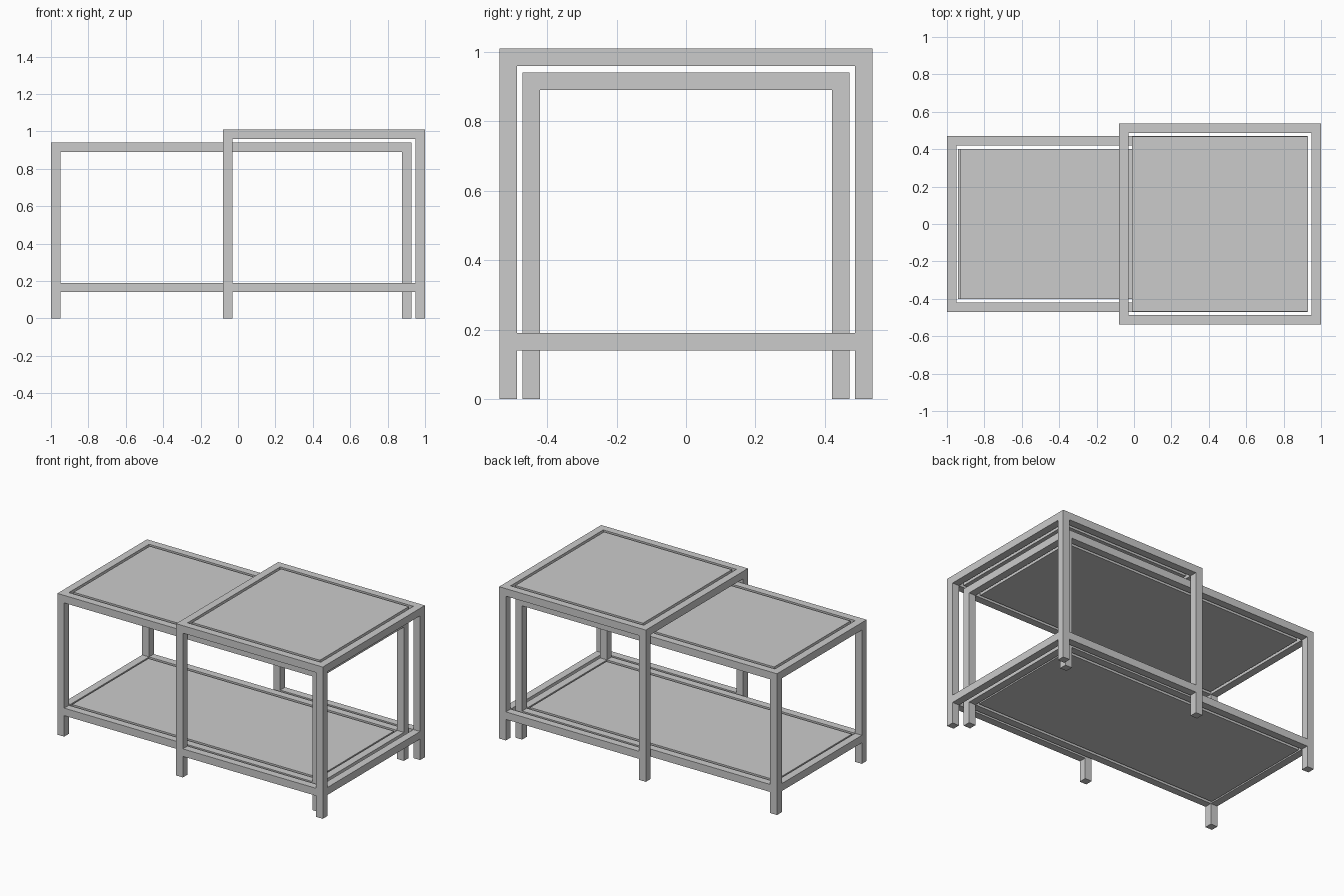
import bpy

if "Cube" in bpy.data.objects:
    bpy.data.objects.remove(bpy.data.objects["Cube"])

T = 0.05    # square tube width
GAP = 0.02  # gap between frame and panel


def box(name, x0, x1, y0, y1, z0, z1):
    bpy.ops.mesh.primitive_cube_add(size=1, location=((x0 + x1) / 2, (y0 + y1) / 2, (z0 + z1) / 2))
    o = bpy.context.object
    o.name = name
    o.scale = (x1 - x0, y1 - y0, z1 - z0)
    bpy.ops.object.transform_apply(location=False, rotation=False, scale=True)


def rails(name, x0, x1, w, z, ends):
    # side rails plus the chosen end rails, fitted between the legs
    for s, a, b in (("front", -w, -w + T), ("back", w - T, w)):
        box(f"{name}_{s}_rail", x0 + T, x1 - T, a, b, z - T, z)
    for s, a in (("left", x0), ("right", x1 - T)):
        if s in ends:
            box(f"{name}_{s}_rail", a, a + T, -w + T, w - T, z - T, z)


def panel(name, x0, x1, w, z, gap=GAP):
    # panel as thick as the rails, flush with them
    m = T + gap
    box(name, x0 + m, x1 - m, -w + T + GAP, w - T - GAP, z - T, z)


def table(name, x0, x1, w, h, low_ends):
    for sx, x in (("left", x0), ("right", x1 - T)):
        for sy, y in (("front", -w), ("back", w - T)):
            box(f"{name}_{sy}_{sx}_leg", x, x + T, y, y + T, 0, h)
    rails(name + "_top", x0, x1, w, h, ("left", "right"))
    rails(name + "_lower", x0, x1, w, 0.19, low_ends)
    panel(name + "_top_panel", x0, x1, w, h)


# long low table with a bottom shelf
table("long_table", -1.0, 0.927, 0.471, 0.94, ("left", "right"))
panel("shelf_panel", -1.0, 0.927, 0.471, 0.19, 0.01)

# taller table straddling it, open at the lower left end
table("tall_table", -0.08, 1.0, 0.537, 1.01, ("right",))
